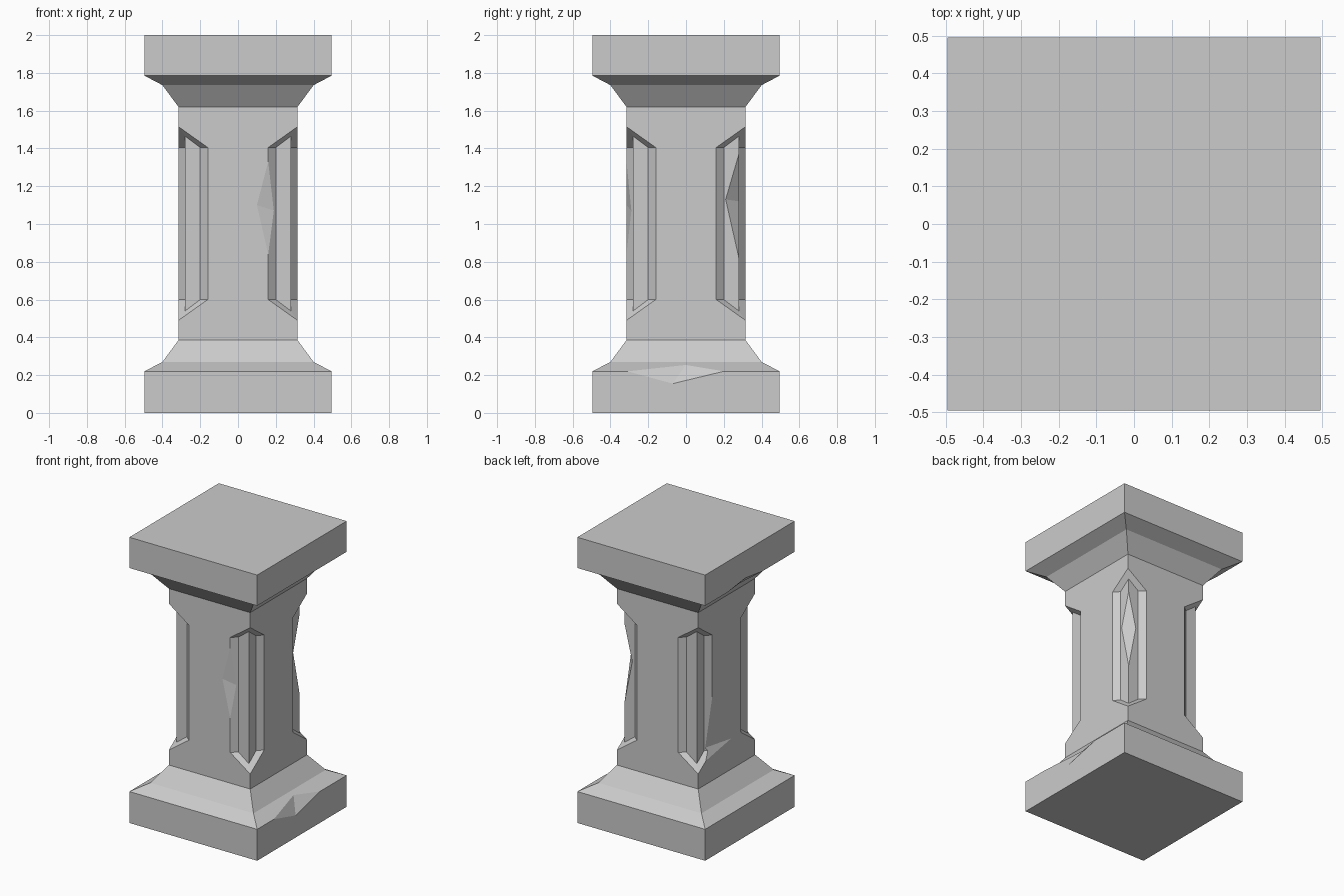
import bpy
import bmesh
from mathutils import Vector, Matrix

cube = bpy.data.objects.get("Cube")
if cube:
    bpy.data.objects.remove(cube, do_unlink=True)

# One plain stone colour
stone = bpy.data.materials.new("grey_stone")
stone.use_nodes = True
grey = (0.6, 0.6, 0.6, 1)
stone.diffuse_color = grey
stone.node_tree.nodes["Principled BSDF"].inputs["Base Color"].default_value = grey


def make_object(name, bm):
    mesh = bpy.data.meshes.new(name)
    bm.to_mesh(mesh)
    bm.free()
    mesh.materials.append(stone)
    obj = bpy.data.objects.new(name, mesh)
    bpy.context.collection.objects.link(obj)
    return obj


# Main dimensions: half widths of plinth, moulding, shaft and recessed corner
PLINTH, MOULD, SHAFT, INNER = 0.495, 0.4, 0.315, 0.28
EDGE, STEP = 0.16, 0.2
LOW, HIGH = 0.6, 1.405
base = [(PLINTH, 0), (PLINTH, 0.22), (MOULD, 0.27), (SHAFT, 0.385)]
capital = [(SHAFT, 1.62), (MOULD, 1.735), (PLINTH, 1.785), (PLINTH, 2)]

# Half of one side: everything from its middle line to the corner
half_side = []
for profile in (base, capital):
    for (a, za), (b, zb) in zip(profile, profile[1:]):
        half_side.append([(0, -a, za), (a, -a, za), (b, -b, zb), (0, -b, zb)])
    r, z = profile[0] if profile is base else profile[-1]
    half_side.append([(0, 0, z), (0, -r, z), (r, -r, z)])

# Shaft face with its notched edge, then the recessed corner
e0, e1 = (EDGE, -SHAFT, LOW), (EDGE, -SHAFT, HIGH)
c0, c1 = (SHAFT, -SHAFT, 0.49), (SHAFT, -SHAFT, 1.515)
s0, s1 = (STEP, -INNER, LOW), (STEP, -INNER, HIGH)
i0, i1 = (INNER, -INNER, 0.54), (INNER, -INNER, 1.465)
half_side += [
    [(0, -SHAFT, 0.385), (SHAFT, -SHAFT, 0.385), c0, e0, e1, c1,
     (SHAFT, -SHAFT, 1.62), (0, -SHAFT, 1.62)],
    [e0, s0, s1, e1], [s0, i0, i1, s1], [e0, c0, i0, s0], [e1, s1, i1, c1],
]

# Mirror and turn the half side into the whole pillar
bm = bmesh.new()
for quarter in range(4):
    turn = Matrix.Rotation(quarter * 1.5707963, 3, 'Z')
    for flip in (1, -1):
        for face in half_side:
            bm.faces.new([bm.verts.new(turn @ Vector((x * flip, y, z)))
                          for x, y, z in face])
bmesh.ops.remove_doubles(bm, verts=bm.verts, dist=0.0005)
bmesh.ops.dissolve_limit(bm, angle_limit=0.01, verts=bm.verts, edges=bm.edges)
bmesh.ops.recalc_face_normals(bm, faces=bm.faces)
pillar = make_object("pillar", bm)


def chip(name, *points):
    """Knock a faceted chip, the hull of the points, out of the pillar."""
    bm = bmesh.new()
    verts = [bm.verts.new(p) for p in points]
    bmesh.ops.convex_hull(bm, input=verts)
    bmesh.ops.recalc_face_normals(bm, faces=bm.faces)
    cutter = make_object(name, bm)
    cutter.hide_render = True
    cutter.hide_viewport = True
    cutter.display_type = 'WIRE'
    mod = pillar.modifiers.new(name, 'BOOLEAN')
    mod.operation = 'DIFFERENCE'
    mod.solver = 'EXACT'
    mod.object = cutter


# Worn chips: the last point of each lies outside the stone
chip("base_chip", (PLINTH, -0.31, 0.22), (PLINTH, 0.2, 0.22),
     (PLINTH, -0.07, 0.155), (0.43, 0, 0.255), (0.56, -0.04, 0.25))
chip("front_edge_chip", (EDGE, -SHAFT, 1.33), (0.1, -SHAFT, 1.1),
     (EDGE, -SHAFT, 0.84), (0.19, -0.289, 1.07), (0.165, -0.36, 1.09))
chip("back_corner_chip", (INNER, INNER, 1.37), (INNER, 0.21, 1.13),
     (INNER, INNER, 0.82), (0.22, INNER, 1.12), (0.32, 0.32, 1.12))
chip("side_notch_chip", (-SHAFT, EDGE, 0.97), (-SHAFT, -0.05, 0.6),
     (-SHAFT, 0.23, 0.55), (-0.285, 0.195, 0.62), (-0.36, 0.12, 0.65))
chip("capital_chip", (-PLINTH, 0.25, 1.785), (-PLINTH, -0.14, 1.785),
     (-PLINTH, 0.05, 1.81), (-0.45, 0.05, 1.761), (-0.54, 0.05, 1.76))
